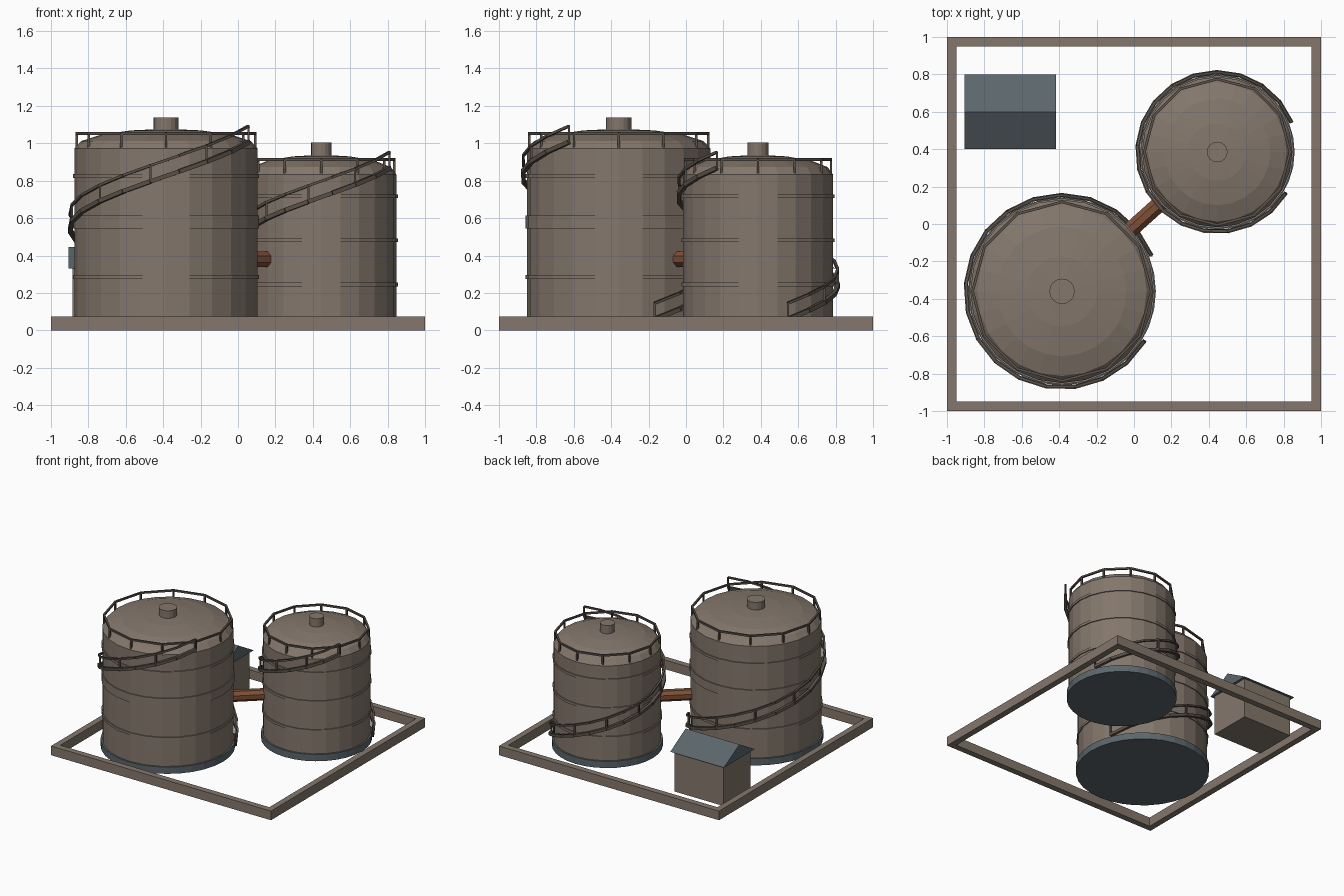
import bpy, bmesh, math
from mathutils import Vector

cube = bpy.data.objects.get("Cube")
if cube:
    bpy.data.objects.remove(cube, do_unlink=True)


def material(name, rgb):
    m = bpy.data.materials.new(name)
    m.use_nodes = True
    m.diffuse_color = (*rgb, 1)
    m.node_tree.nodes["Principled BSDF"].inputs["Base Color"].default_value = (*rgb, 1)
    return m


STEEL = material("weathered_brown", (0.23, 0.185, 0.15))
SLATE = material("slate_blue", (0.105, 0.132, 0.148))
RAIL = material("dark_brown", (0.10, 0.08, 0.064))
RUST = material("rust_orange", (0.21, 0.078, 0.037))


def finish(name, bm, mat):
    bmesh.ops.recalc_face_normals(bm, faces=bm.faces)
    mesh = bpy.data.meshes.new(name)
    bm.to_mesh(mesh)
    bm.free()
    mesh.materials.append(mat)
    obj = bpy.data.objects.new(name, mesh)
    bpy.context.collection.objects.link(obj)
    return obj


def lathe(name, centre, profile, sides, mat):
    """Turn a (radius, height) profile into a faceted solid."""
    bm = bmesh.new()
    rings = []
    for r, z in profile:
        rings.append([bm.verts.new(centre + Vector((r * math.cos(a), r * math.sin(a), z)))
                      for a in (math.tau * i / sides for i in range(sides))])
    for low, high in zip(rings, rings[1:]):
        for i in range(sides):
            j = (i + 1) % sides
            bm.faces.new((low[i], low[j], high[j], high[i]))
    bm.faces.new(rings[0][::-1])
    bm.faces.new(rings[-1])
    return finish(name, bm, mat)


def box(name, low, high, mat):
    bm = bmesh.new()
    bmesh.ops.create_cube(bm, size=1)
    low, high = Vector(low), Vector(high)
    for v in bm.verts:
        v.co = (low + high) / 2 + v.co * (high - low)
    return finish(name, bm, mat)


def add_bar(bm, start, end, radius, sides=4):
    """Add one straight bar between two points."""
    axis = end - start
    turn = axis.to_track_quat("Z", "Y")
    ends = []
    for p in (start, end):
        ring = []
        for i in range(sides):
            a = math.tau * (i + 0.5) / sides
            ring.append(bm.verts.new(p + turn @ Vector((radius * math.cos(a), radius * math.sin(a), 0))))
        ends.append(ring)
    for i in range(sides):
        j = (i + 1) % sides
        bm.faces.new((ends[0][i], ends[0][j], ends[1][j], ends[1][i]))
    bm.faces.new(ends[0][::-1])
    bm.faces.new(ends[1])


def polar(centre, radius, angle, z):
    return centre + Vector((radius * math.cos(angle), radius * math.sin(angle), z))


def roof_railing(name, centre, radius, z, posts=12, height=0.08):
    bm = bmesh.new()
    for i in range(posts):
        a, b = (math.tau * k / posts for k in (i, i + 1))
        top = polar(centre, radius, a, z + height)
        add_bar(bm, polar(centre, radius, a, z - 0.01), top, 0.009)
        add_bar(bm, top, polar(centre, radius, b, z + height), 0.010)
    finish(name, bm, RAIL)


def spiral_stair(name, centre, radius, z0, z1, steps=18, height=0.085):
    bm = bmesh.new()
    start, end = math.radians(22), math.radians(329)
    path = []
    for i in range(steps + 1):
        t = i / steps
        path.append(polar(centre, radius, start + (end - start) * t, z0 + (z1 - z0) * t))
    up = Vector((0, 0, height))
    for i, p in enumerate(path):
        if i < steps:
            add_bar(bm, p, path[i + 1], 0.016)
            add_bar(bm, p + up, path[i + 1] + up, 0.010)
        if i % 2 == 0:
            add_bar(bm, p, p + up, 0.008)
    finish(name, bm, RAIL)


def tank(label, centre, radius, top, dome, vent_radius, vent_top, bands, stair_radius):
    # Foundation, shell, domed roof and vent
    lathe(label + "_foundation", centre, [(radius + 0.012, 0), (radius + 0.012, 0.055)], 32, SLATE)
    lathe(label + "_shell", centre, [(radius, 0.05), (radius, top)], 24, STEEL)
    arc = [math.radians(22.5 * i) for i in range(4)]
    profile = [(radius * math.cos(a), top + dome * math.sin(a)) for a in arc]
    lathe(label + "_roof", centre, profile + [(0.01, top + dome)], 24, STEEL)
    lathe(label + "_vent", centre, [(vent_radius, top + dome * 0.8), (vent_radius, vent_top)], 16, STEEL)
    # Stiffening bands
    for i, (low, high) in enumerate(bands):
        lathe(f"{label}_band_{i + 1}", centre, [(radius + 0.008, low), (radius + 0.008, high)], 24, STEEL)
    # Access
    roof_railing(label + "_roof_railing", centre, radius - 0.012, top)
    spiral_stair(label + "_spiral_stair", centre, stair_radius, 0.06, top + 0.035)


big = Vector((-0.385, -0.36, 0))
small = Vector((0.445, 0.385, 0))
tank("large_tank", big, 0.49, 0.972, 0.105, 0.068, 1.137,
     [(0.275, 0.295), (0.545, 0.615), (0.815, 0.835)], 0.515)
tank("small_tank", small, 0.402, 0.833, 0.105, 0.055, 1.003,
     [(0.235, 0.255), (0.472, 0.492), (0.707, 0.727)], 0.427)

# Connecting pipe
bm = bmesh.new()
direction = (small - big).normalized()
lift = Vector((0, 0, 0.38))
add_bar(bm, big + direction * 0.45 + lift, small - direction * 0.36 + lift, 0.046, 8)
finish("connecting_pipe", bm, RUST)

# Containment wall around the yard
for side, s in (("right", -1), ("left", 1)):
    x = sorted((s, s * 0.95))
    box("wall_" + side, (x[0], -1, 0), (x[1], 1, 0.075), STEEL)
for side, s in (("front", -1), ("back", 1)):
    y = sorted((s, s * 0.95))
    box("wall_" + side, (-0.95, y[0], 0), (0.95, y[1], 0.075), STEEL)

# Pump house with a gabled roof
box("pump_house", (-0.885, 0.425, 0), (-0.437, 0.775, 0.335), STEEL)
bm = bmesh.new()
gables = [[bm.verts.new((x, y, z)) for y, z in ((0.4, 0.33), (0.8, 0.33), (0.6, 0.445))]
          for x in (-0.905, -0.417)]
for gable in gables:
    bm.faces.new(gable)
for i in range(3):
    j = (i + 1) % 3
    bm.faces.new((gables[0][i], gables[0][j], gables[1][j], gables[1][i]))
finish("pump_house_roof", bm, SLATE)
